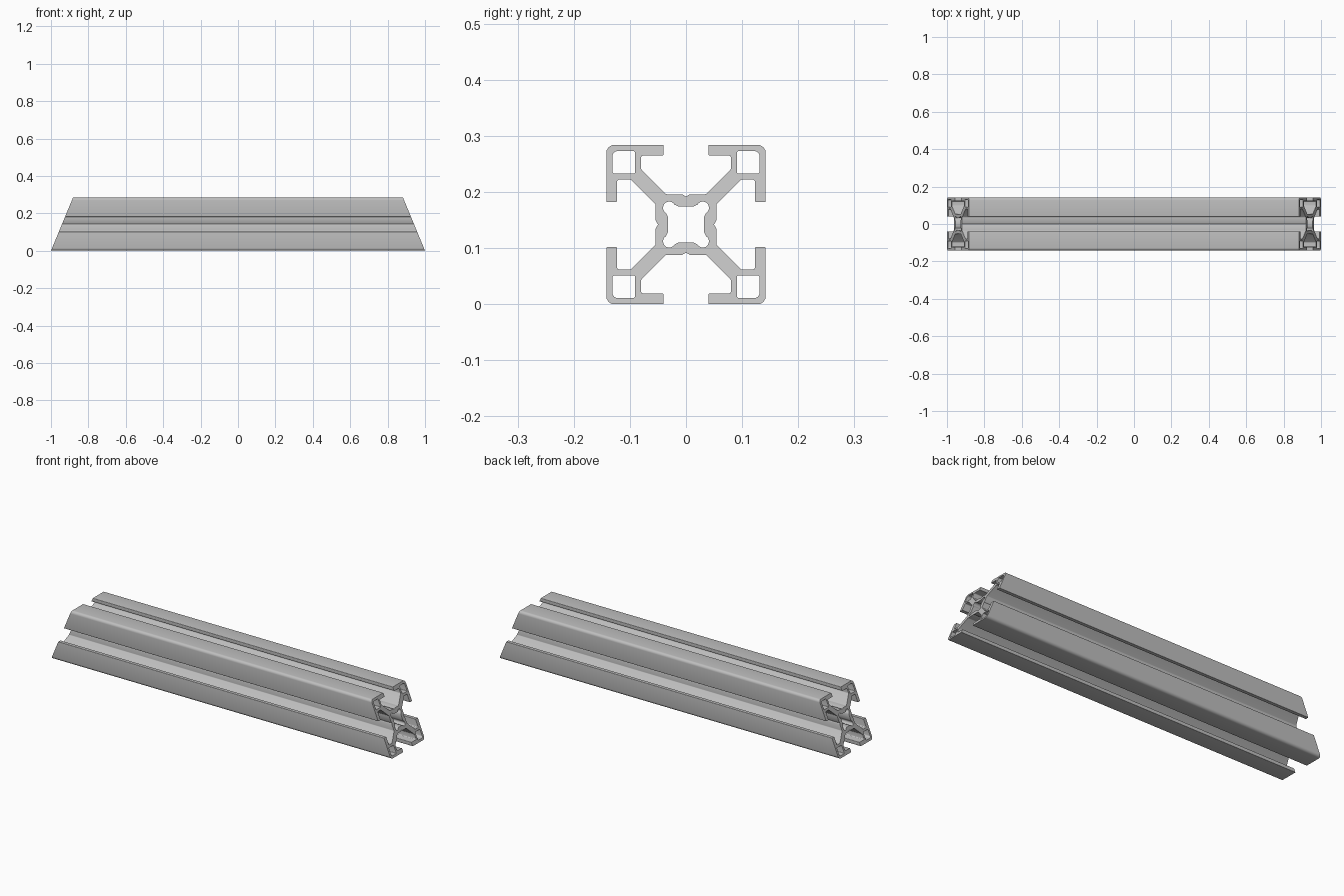
import bpy, bmesh, math
from mathutils import Vector

cube = bpy.data.objects.get("Cube")
if cube:
    bpy.data.objects.remove(cube)

HALF = 0.142                      # half the section size
MITRE = math.tan(math.radians(22.5))


def mirrored(points):
    """Swap the axes and reverse, to mirror across the diagonal."""
    return [(y, x, r) for x, y, r in reversed(points)]


def four_times(points):
    """Repeat a quarter outline clockwise around the centre."""
    loop, quarter = [], list(points)
    for _ in range(4):
        loop += quarter
        quarter = [(y, -x, r) for x, y, r in quarter]
    return loop


def filleted(points, steps=4):
    """Replace each (x, y, radius) corner by an arc."""
    out = []
    for i, (x, y, r) in enumerate(points):
        p = Vector((x, y))
        if r == 0:
            out.append(p)
            continue
        a = (Vector(points[i - 1][:2]) - p).normalized()
        b = (Vector(points[(i + 1) % len(points)][:2]) - p).normalized()
        half = a.angle(b) / 2
        centre = p + (a + b).normalized() * (r / math.sin(half))
        start = p + a * (r / math.tan(half)) - centre
        end = p + b * (r / math.tan(half)) - centre
        for k in range(steps + 1):
            d = start.lerp(end, k / steps)
            out.append(centre + d.normalized() * r)
    return out


# Outer outline: core groove, web, slot lip and rounded corner
arm = [(0.007, 0.054, 0), (0.036, 0.054, 0.005), (0.080, 0.098, 0.005),
       (0.080, 0.123, 0.004), (0.040, 0.123, 0.002), (0.040, HALF, 0.002)]
outer = four_times([(0, 0.050, 0)] + arm + [(HALF, HALF, 0.014)] + mirrored(arm))

# Central bore with a round lobe on each diagonal
lobe = [(0.030 + 0.011 * math.cos(t), 0.030 + 0.011 * math.sin(t), 0)
        for t in (math.radians(150 - 21 * k) for k in range(11))]
bore = four_times([(0.013, 0.032, 0)] + lobe + [(0.032, 0.013, 0)])

# Square hollow in each corner
lo, hi = 0.091, 0.131
hollow = [(lo, hi, 0.003), (hi, hi, 0.009), (hi, lo, 0.003), (lo, lo, 0.002)]
loops = [outer, bore]
for sx in (-1, 1):
    for sy in (-1, 1):
        loops.append([(sx * x, sy * y, r) for x, y, r in hollow])

# Extrude between the two mitred ends
bm = bmesh.new()
cap_edges = {-1: [], 1: []}
for loop in loops:
    points = filleted(loop)
    rings = {}
    for side in (-1, 1):
        ring = [bm.verts.new((side * (1 - MITRE * (p.y + HALF)), p.x, p.y + HALF))
                for p in points]
        cap_edges[side] += [bm.edges.new((ring[i - 1], ring[i])) for i in range(len(ring))]
        rings[side] = ring
    a, b = rings[-1], rings[1]
    for i in range(len(a)):
        bm.faces.new((a[i - 1], a[i], b[i], b[i - 1]))
for edges in cap_edges.values():
    bmesh.ops.triangle_fill(bm, edges=edges, use_beauty=True, use_dissolve=False)
bmesh.ops.recalc_face_normals(bm, faces=bm.faces)

mesh = bpy.data.meshes.new("slotted_rail")
bm.to_mesh(mesh)
bm.free()
rail = bpy.data.objects.new("slotted_rail", mesh)
bpy.context.collection.objects.link(rail)

# Plain aluminium grey
grey = bpy.data.materials.new("aluminium_grey")
grey.use_nodes = True
colour = (0.52, 0.52, 0.52, 1)
grey.diffuse_color = colour
grey.node_tree.nodes["Principled BSDF"].inputs["Base Color"].default_value = colour
mesh.materials.append(grey)

bpy.ops.object.select_all(action='DESELECT')
rail.select_set(True)
bpy.context.view_layer.objects.active = rail
bpy.ops.object.shade_smooth_by_angle(angle=math.radians(30))
